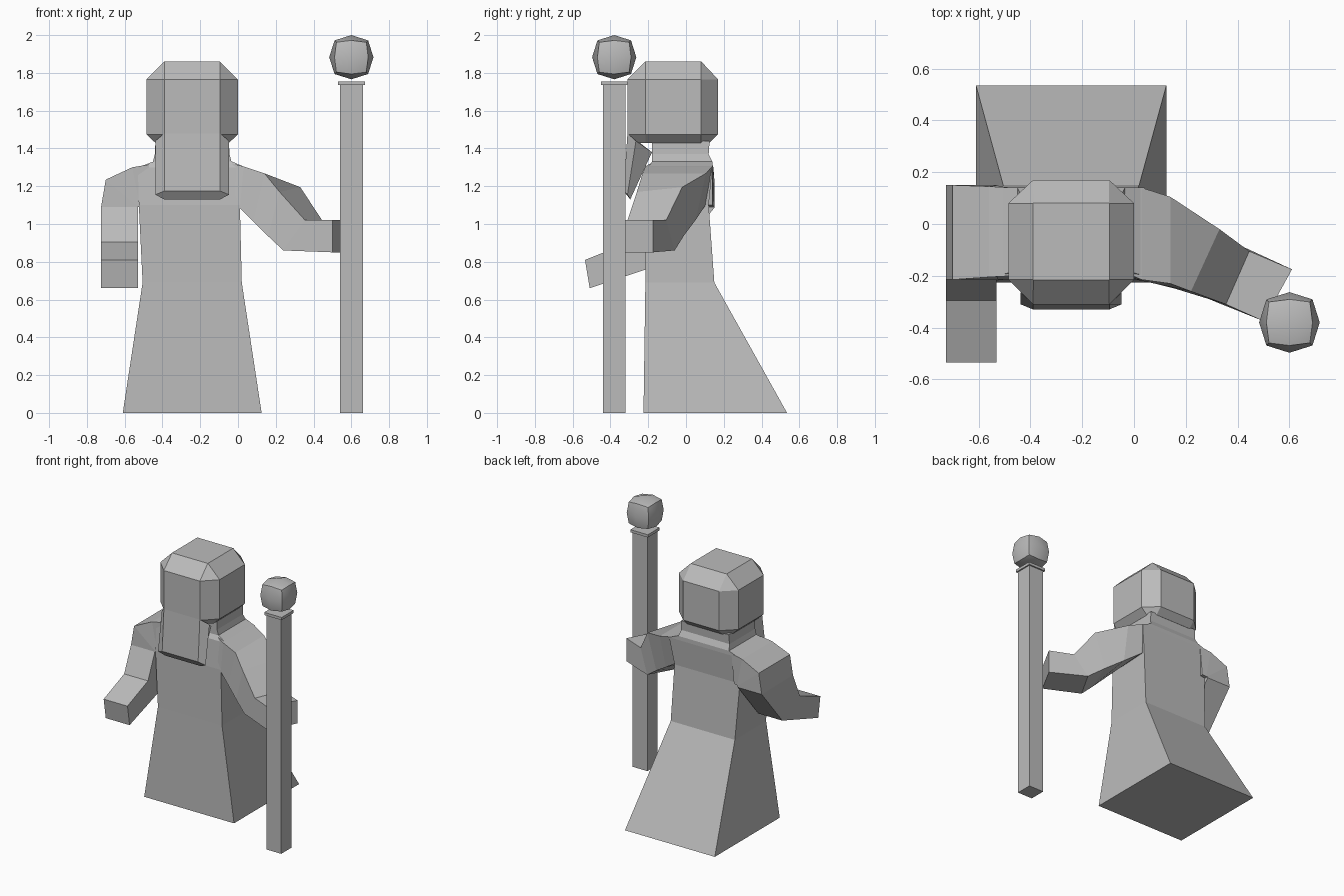
import bpy, bmesh
from math import radians

cube = bpy.data.objects.get("Cube")
if cube:
    bpy.data.objects.remove(cube, do_unlink=True)

GREY = (0.5, 0.5, 0.5, 1)
mat = bpy.data.materials.new("plain grey")
mat.use_nodes = True
mat.diffuse_color = GREY
mat.node_tree.nodes["Principled BSDF"].inputs["Base Color"].default_value = GREY
CX = -0.2425  # centre line of the figure


def finish(name, bm):
    bmesh.ops.recalc_face_normals(bm, faces=bm.faces)
    mesh = bpy.data.meshes.new(name)
    bm.to_mesh(mesh)
    bm.free()
    mesh.materials.append(mat)
    ob = bpy.data.objects.new(name, mesh)
    bpy.context.collection.objects.link(ob)
    return ob


def loft(name, rings):
    """Skin a stack of equal-length rings and cap both ends."""
    bm = bmesh.new()
    loops = [[bm.verts.new(p) for p in ring] for ring in rings]
    n = len(loops[0])
    for a, b in zip(loops, loops[1:]):
        for i in range(n):
            j = (i + 1) % n
            bm.faces.new((a[i], a[j], b[j], b[i]))
    bm.faces.new(loops[0])
    bm.faces.new(loops[-1])
    return finish(name, bm)


def rect(x0, x1, y0, y1, z):
    return [(x0, y0, z), (x1, y0, z), (x1, y1, z), (x0, y1, z)]


def octagon(wide, narrow, y0, y1, y2, y3, z):
    """Chamfered rectangle about the centre line."""
    half = [(narrow, y0), (wide, y1), (wide, y2), (narrow, y3)]
    return [(CX + x, y, z) for x, y in half] + [(CX - x, y, z) for x, y in half[::-1]]


# Robe: flared skirt, waist, chest, shoulders and neck
loft("robe", [
    rect(-0.61, 0.125, -0.225, 0.535, 0),
    rect(-0.505, 0.02, -0.215, 0.15, 0.69),
    rect(-0.525, 0.01, -0.215, 0.12, 1.10),
    rect(-0.53, 0.04, -0.2, 0.14, 1.30),
    rect(-0.45, -0.03, -0.18, 0.14, 1.33),
])
loft("neck", [rect(-0.45, -0.035, -0.18, 0.14, 1.33),
              rect(-0.44, -0.045, -0.18, 0.12, 1.37),
              rect(-0.437, -0.048, -0.18, 0.125, 1.44)])

# Head: chamfered block
loft("head", [
    octagon(0.195, 0.147, -0.265, -0.215, 0.08, 0.125, 1.43),
    octagon(0.2425, 0.147, -0.31, -0.215, 0.08, 0.17, 1.475),
    octagon(0.2425, 0.147, -0.31, -0.215, 0.08, 0.17, 1.765),
])
loft("head_top", [
    octagon(0.2425, 0.147, -0.31, -0.215, 0.08, 0.17, 1.765),
    octagon(0.147, 0.146, -0.216, -0.215, 0.08, 0.081, 1.86),
])


# Beard: hanging six-sided wedge
def beard_ring(front, mid, back):
    pts = [(0.147, *front), (0.195, *mid), (0.147, *back)]
    return [(CX + x, y, z) for x, y, z in pts] + [(CX - x, y, z) for x, y, z in pts[::-1]]


loft("beard", [
    beard_ring((-0.31, 1.48), (-0.265, 1.44), (-0.18, 1.38)),
    beard_ring((-0.33, 1.175), (-0.31, 1.155), (-0.295, 1.13)),
])


# Right arm: shoulder turning down, then the forearm reaching forward
def limb_ring(outer, inner, front, back):
    """Corner order: front outer, back outer, back inner, front inner."""
    (xo, zo), (xi, zi) = outer, inner
    return [(xo, front, zo), (xo, back, zo), (xi, back, zi), (xi, front, zi)]


def bent_ring(front, back):
    return [(-0.725, *front), (-0.725, *back), (-0.53, *back), (-0.53, *front)]


loft("right_arm", [
    limb_ring((-0.47, 1.315), (-0.49, 1.10), -0.2, 0.14),
    limb_ring((-0.56, 1.30), (-0.52, 1.095), -0.205, 0.145),
    limb_ring((-0.70, 1.235), (-0.527, 1.093), -0.215, 0.15),
    bent_ring((-0.215, 1.09), (0.15, 1.085)),
    bent_ring((-0.295, 0.905), (-0.09, 0.80)),
    bent_ring((-0.535, 0.81), (-0.51, 0.66)),
])

# Left arm: front top, back top, back bottom, front bottom
loft("left_arm", [
    [(-0.03, -0.19, 1.32), (-0.03, 0.14, 1.32), (-0.03, 0.11, 1.12), (-0.03, -0.21, 1.12)],
    [(0.03, -0.215, 1.305), (0.03, 0.14, 1.305), (0.02, 0.10, 1.095), (0.01, -0.215, 1.085)],
    [(0.14, -0.23, 1.268), (0.14, 0.105, 1.268), (0.13, 0.05, 1.02), (0.08, -0.23, 1.015)],
    [(0.22, -0.26, 1.17), (0.33, -0.02, 1.195), (0.25, -0.01, 0.94), (0.16, -0.25, 0.935)],
    [(0.355, -0.31, 1.02), (0.445, -0.105, 1.02), (0.36, -0.06, 0.86), (0.24, -0.27, 0.86)],
    [(0.50, -0.375, 1.02), (0.61, -0.175, 1.02), (0.61, -0.175, 0.85), (0.50, -0.375, 0.85)],
])

# Staff: square pole with a thin collar
loft("staff_pole", [rect(0.54, 0.662, -0.44, -0.32, z) for z in (0, 1.735)])
loft("staff_collar", [rect(0.53, 0.672, -0.45, -0.31, z) for z in (1.735, 1.755)])

# Staff orb: divided cube rounded towards a ball
bm = bmesh.new()
bmesh.ops.create_cube(bm, size=2)
bmesh.ops.subdivide_edges(bm, edges=bm.edges[:], cuts=1, use_grid_fill=True)
reach = {1: 0.117, 2: 0.089, 3: 0.079}  # face centre, edge middle, corner
for v in bm.verts:
    v.co *= reach[sum(abs(c) > 0.5 for c in v.co)]
orb = finish("staff_orb", bm)
orb.location = (0.6, -0.38, 1.883)
bpy.ops.object.select_all(action="DESELECT")
orb.select_set(True)
bpy.context.view_layer.objects.active = orb
bpy.ops.object.shade_smooth_by_angle(angle=radians(38))
